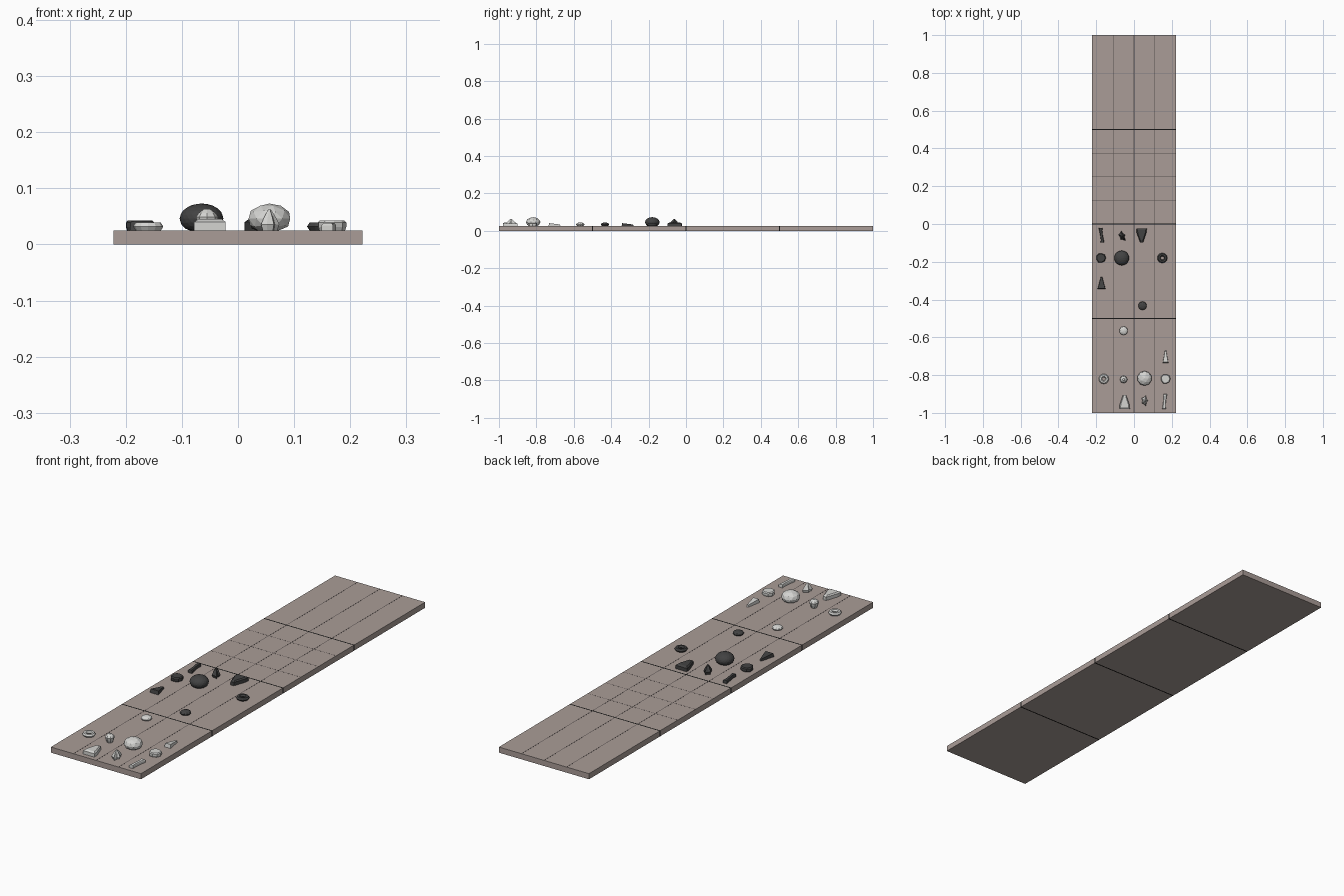
import bpy, bmesh, math
from mathutils import Matrix

if "Cube" in bpy.data.objects:
    bpy.data.objects.remove(bpy.data.objects["Cube"])


def material(name, col):
    m = bpy.data.materials.new(name)
    m.diffuse_color = (*col, 1)
    m.use_nodes = True
    m.node_tree.nodes["Principled BSDF"].inputs["Base Color"].default_value = m.diffuse_color
    return m


BOARD = material("taupe_board", (0.40, 0.335, 0.31))
GROOVE = material("groove_grey", (0.10, 0.085, 0.08))
HINGE = material("hinge_black", (0.008, 0.008, 0.008))
LIGHT = material("pale_stone", (0.66, 0.66, 0.64))
DARK = material("charcoal_stone", (0.055, 0.055, 0.055))
TOP = 0.025
W = 0.222


def finish(bm, name, mat):
    bmesh.ops.recalc_face_normals(bm, faces=bm.faces)
    me = bpy.data.meshes.new(name)
    bm.to_mesh(me)
    bm.free()
    me.materials.append(mat)
    ob = bpy.data.objects.new(name, me)
    bpy.context.collection.objects.link(ob)
    return ob


def box(name, x0, x1, y0, y1, z0, z1, mat):
    bm = bmesh.new()
    bmesh.ops.create_cube(bm, size=1)
    bmesh.ops.scale(bm, vec=(x1 - x0, y1 - y0, z1 - z0), verts=bm.verts)
    bmesh.ops.translate(bm, vec=((x0 + x1) / 2, (y0 + y1) / 2, (z0 + z1) / 2), verts=bm.verts)
    return finish(bm, name, mat)


def loft(name, mat, x, y, layers, angle=0.0):
    """Stack of outlines: each layer is (height, list of points)."""
    bm = bmesh.new()
    rings = [[bm.verts.new((px, py, h)) for px, py in pts] for h, pts in layers]
    n = len(rings[0])
    for a, b in zip(rings, rings[1:]):
        for i in range(n):
            j = (i + 1) % n
            bm.faces.new((a[i], a[j], b[j], b[i]))
    bm.faces.new(rings[0][::-1])
    bm.faces.new(rings[-1])
    bm.transform(Matrix.Translation((x, y, TOP)) @ Matrix.Rotation(angle, 4, 'Z'))
    return finish(bm, name, mat)


def circle(r, n, wobble=0.0):
    return [(r * (1 + wobble * math.sin(i * 2.3)) * math.cos(math.tau * i / n),
             r * (1 + wobble * math.sin(i * 2.3)) * math.sin(math.tau * i / n)) for i in range(n)]


def scaled(pts, s):
    return [(a * s, b * s) for a, b in pts]


# pieces
def pebble(name, mat, x, y, r, h, subdiv):
    bm = bmesh.new()
    bmesh.ops.create_icosphere(bm, subdivisions=subdiv, radius=1)
    bm.transform(Matrix.Translation((x, y, TOP + h * 0.44)) @ Matrix.Diagonal((r, r, h * 0.56, 1)))
    for v in bm.verts:
        v.co.z = max(v.co.z, TOP)
    return finish(bm, name, mat)


def ring(name, mat, x, y):
    bm = bmesh.new()
    n, k = 12, 6
    vs = [[bm.verts.new((x + (0.018 + 0.009 * math.cos(b)) * math.cos(a),
                         y + (0.018 + 0.009 * math.cos(b)) * math.sin(a),
                         TOP + 0.007 + 0.008 * math.sin(b)))
           for b in [math.tau * j / k for j in range(k)]]
          for a in [math.tau * i / n for i in range(n)]]
    for i in range(n):
        for j in range(k):
            bm.faces.new((vs[i][j], vs[(i + 1) % n][j],
                          vs[(i + 1) % n][(j + 1) % k], vs[i][(j + 1) % k]))
    return finish(bm, name, mat)


def disc(name, mat, x, y):
    c = circle(0.026, 9, 0.05)
    return loft(name, mat, x, y, [(0, scaled(c, 0.92)), (0.006, c), (0.014, c), (0.018, scaled(c, 0.85))])


def shield(name, mat, x, y, angle):
    p = [(-0.028, -0.037), (0.028, -0.037), (0.026, -0.015), (0.008, 0.038), (-0.008, 0.038), (-0.026, -0.015)]
    return loft(name, mat, x, y, [(0, p), (0.015, p), (0.02, scaled(p, 0.75))], angle)


def wedge(name, mat, x, y, w):
    p = [(-w, -0.032), (w, -0.032), (0.004, 0.032), (-0.004, 0.032)]
    ob = loft(name, mat, x, y, [(0, p), (0.016, scaled(p, 0.9))])
    for v in ob.data.vertices:
        if v.co.z > TOP + 0.01 and v.co.y > y:
            v.co.z -= 0.007
    return ob


def shard(name, mat, x, y, angle):
    p = [(r * math.cos(math.tau * i / 10) * 0.8, r * math.sin(math.tau * i / 10))
         for i, r in enumerate([0.022, 0.016, 0.028, 0.018, 0.024, 0.014, 0.023, 0.019, 0.032, 0.015])]
    return loft(name, mat, x, y, [(0, scaled(p, 0.8)), (0.011, p), (0.025, scaled(p, 0.6)),
                                  (0.037, scaled(p, 0.16))], angle)


def stick(name, mat, x, y, bend):
    left, right = [], []
    for i in range(7):
        t = i / 6
        cx = bend * math.sin((t - 0.5) * math.pi)
        w = 0.007 + 0.003 * abs(2 * t - 1) ** 3
        left.append((cx - w, -0.039 + 0.078 * t))
        right.append((cx + w, -0.039 + 0.078 * t))
    p = right + left[::-1]
    return loft(name, mat, x, y, [(0, p), (0.009, p), (0.013, [(a * 0.75, b * 0.97) for a, b in p])])


def gem(name, mat, x, y):
    c = circle(0.02, 8)
    return loft(name, mat, x, y, [(0, scaled(c, 0.6)), (0.012, scaled(c, 0.85)), (0.024, c),
                                  (0.031, scaled(c, 0.75)), (0.038, scaled(c, 0.3))])


# four board panels, with dark hinge strips between
for i in range(4):
    y0 = -1 + 0.5 * i
    box(f"board_panel_{i + 1}", -W, W, y0 + (0.003 if i else 0), y0 + (0.497 if i < 3 else 0.5), 0, TOP, BOARD)
    for k in (-1, 0, 1):
        box("long_groove", k * W / 2 - 0.0014, k * W / 2 + 0.0014, y0 + 0.003, y0 + 0.497,
            TOP - 0.001, TOP + 0.0003, GROOVE)
    if i == 2:
        for k in (1, 2, 3):
            yc = y0 + 0.125 * k
            box("cross_groove", -W, W, yc - 0.001, yc + 0.001, TOP - 0.001, TOP + 0.0002, GROOVE)
for y in (-0.5, 0, 0.5):
    box("hinge_strip", -W, W, y - 0.003, y + 0.003, 0, TOP, HINGE)

# dark set
stick("dark_stick", DARK, -0.172, -0.06, -0.005)
shard("dark_shard", DARK, -0.063, -0.064, 0.4)
shield("dark_shield", DARK, 0.04, -0.06, math.pi)
disc("dark_disc", DARK, -0.175, -0.18)
pebble("dark_large_dome", DARK, -0.065, -0.18, 0.039, 0.048, 3)
ring("dark_ring", DARK, 0.15, -0.18)
wedge("dark_wedge", DARK, -0.172, -0.312, 0.021)
pebble("dark_small_dome", DARK, 0.045, -0.433, 0.023, 0.02, 2)

# light set
pebble("light_small_dome", LIGHT, -0.055, -0.565, 0.023, 0.02, 2)
wedge("light_wedge", LIGHT, 0.167, -0.703, 0.015)
ring("light_ring", LIGHT, -0.16, -0.82)
gem("light_gem", LIGHT, -0.055, -0.823)
pebble("light_large_dome", LIGHT, 0.056, -0.817, 0.039, 0.048, 2)
disc("light_disc", LIGHT, 0.167, -0.82)
shield("light_shield", LIGHT, -0.05, -0.942, 0)
shard("light_shard", LIGHT, 0.056, -0.935, 0)
stick("light_stick", LIGHT, 0.162, -0.94, 0.003)
